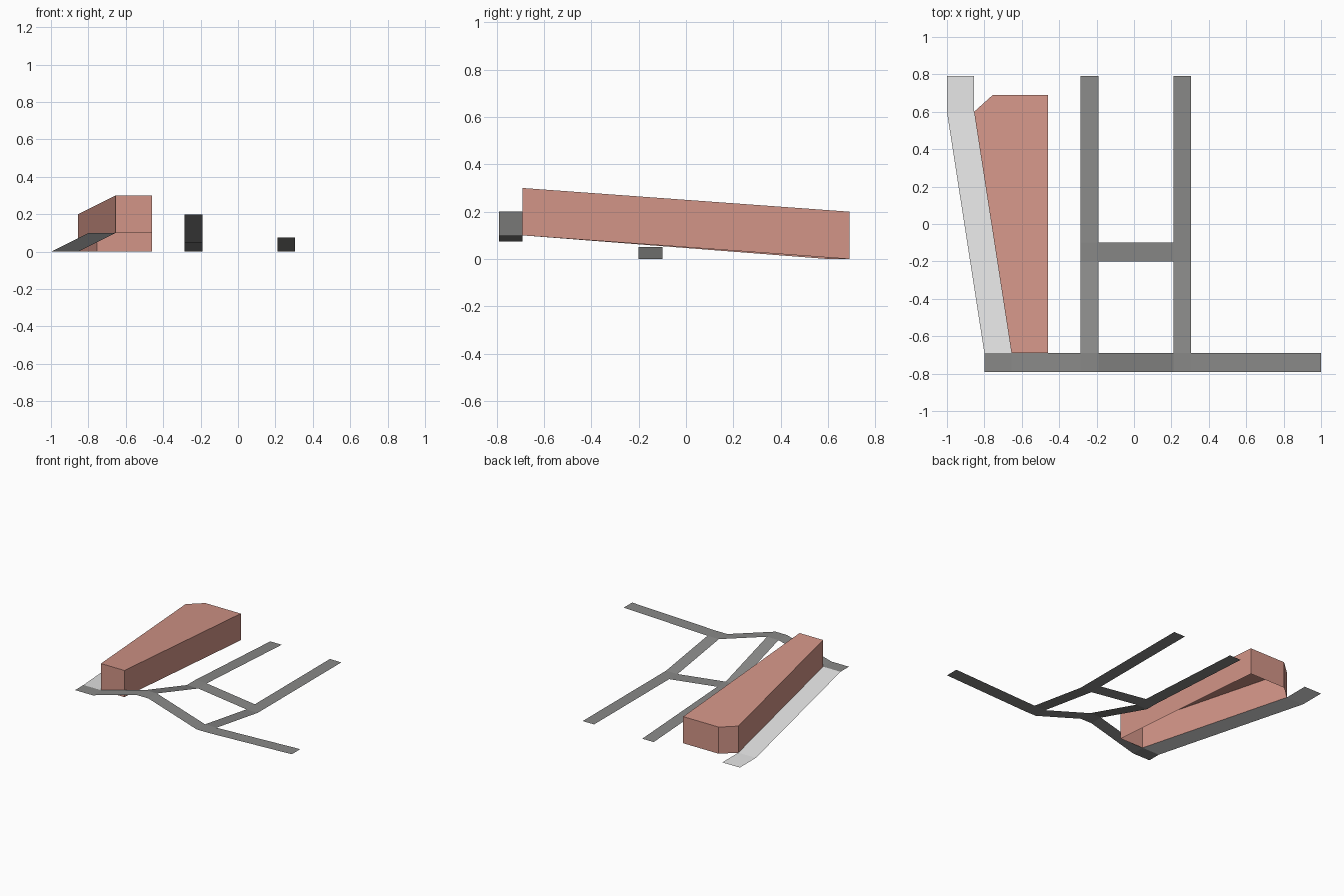
import bpy

if "Cube" in bpy.data.objects:
    bpy.data.objects.remove(bpy.data.objects["Cube"])


def material(name, rgb):
    m = bpy.data.materials.new(name)
    m.diffuse_color = (*rgb, 1)
    m.use_nodes = True
    m.node_tree.nodes["Principled BSDF"].inputs["Base Color"].default_value = m.diffuse_color
    return m


asphalt = material("dark asphalt", (0.25, 0.25, 0.245))
pavement = material("pale pavement", (0.8, 0.8, 0.8))
brick = material("brick red", (0.65, 0.30, 0.245))


def add_mesh(name, verts, faces, mat):
    me = bpy.data.meshes.new(name)
    me.from_pydata(verts, [], faces)
    me.materials.append(mat)
    me.update()
    ob = bpy.data.objects.new(name, me)
    bpy.context.collection.objects.link(ob)
    return ob


def ribbon(name, pairs, mat):
    """Thin road sheet from successive pairs of (left, right) edge points."""
    verts = [p for pair in pairs for p in pair]
    faces = [(2 * i, 2 * i + 1, 2 * i + 3, 2 * i + 2) for i in range(len(pairs) - 1)]
    return add_mesh(name, verts, faces, mat)


def road_x(name, y0, y1, stations, mat):
    return ribbon(name, [((x, y1, z), (x, y0, z)) for x, z in stations], mat)


def road_y(name, x0, x1, stations, mat):
    return ribbon(name, [((x0, y, z), (x1, y, z)) for y, z in stations], mat)


# Main street rising and falling across the front
road_x("main_street", -0.79, -0.69,
       [(-0.8, 0.1), (-0.655, 0.1), (-0.285, 0.2), (-0.19, 0.2),
        (0.21, 0.075), (0.305, 0.075), (1.0, 0.1)], asphalt)

# Two side streets running down to the back, and the lane joining them
road_y("left_side_street", -0.285, -0.19,
       [(0.79, 0), (-0.1, 0.05), (-0.2, 0.05), (-0.69, 0.2)], asphalt)
road_y("right_side_street", 0.21, 0.305,
       [(0.79, 0), (-0.1, 0), (-0.2, 0), (-0.69, 0.075)], asphalt)
road_x("cross_lane", -0.2, -0.1, [(-0.19, 0.05), (0.21, 0)], asphalt)

# Pale footpath along the slanted side of the building
ribbon("footpath", [((-1, 0.79, 0), (-0.855, 0.79, 0)),
                    ((-1, 0.6, 0), (-0.855, 0.6, 0)),
                    ((-0.8, -0.69, 0.1), (-0.655, -0.69, 0.1))], pavement)

# Building shell: sloped roof and walls following the ground, open underneath
plan = [(-0.46, -0.69, 0.1), (-0.46, 0.69, 0), (-0.755, 0.69, 0),
        (-0.855, 0.6, 0), (-0.655, -0.69, 0.1)]
n = len(plan)
roof = [(x, y, z + 0.2) for x, y, z in plan]
walls = [(i, (i + 1) % n, n + (i + 1) % n, n + i) for i in range(n)]
add_mesh("building", plan + roof, walls + [tuple(range(n, 2 * n))], brick)
